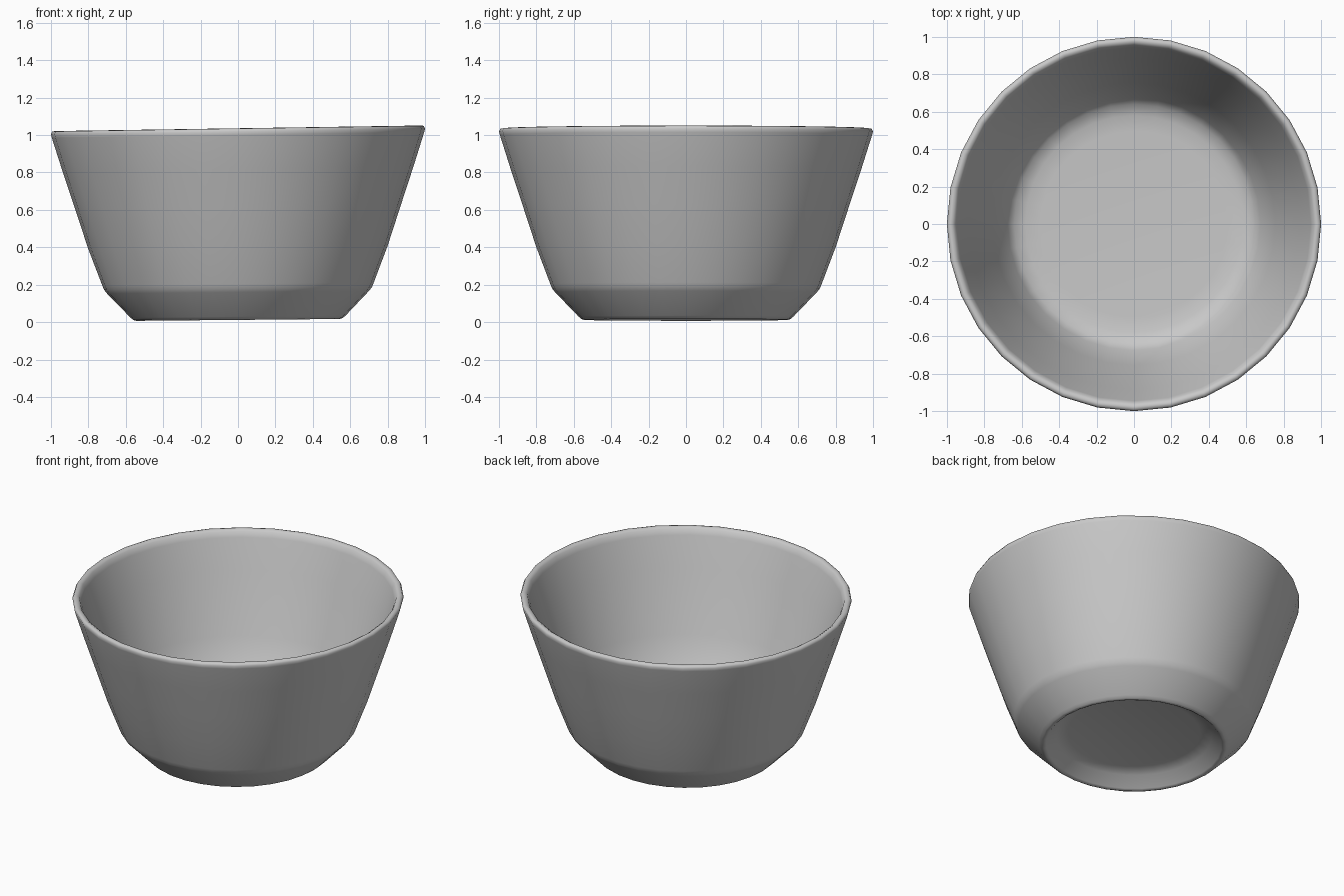
import bpy, bmesh, math

if "Cube" in bpy.data.objects:
    bpy.data.objects.remove(bpy.data.objects["Cube"])

SIDES = 32
TILT = 0.015  # slight lean, rim is higher on +x

# Closed profile (radius, height): underside recess, outer wall, rim, inside
profile = [
    (0.0, 0.10), (0.40, 0.10), (0.47, 0.08), (0.53, 0.02), (0.545, 0.012), (0.56, 0.017),
    (0.575, 0.03), (0.70, 0.16), (0.716, 0.18), (0.726, 0.205), (0.80, 0.40),
    (0.872, 0.62), (0.938, 0.82), (0.995, 1.0), (1.0, 1.02),
    (0.992, 1.034), (0.975, 1.036), (0.958, 1.025), (0.945, 0.99),
    (0.885, 0.80), (0.755, 0.42), (0.675, 0.21), (0.64, 0.17), (0.58, 0.15), (0.50, 0.145), (0.0, 0.14),
]

bm = bmesh.new()
rings = []
for r, z in profile:
    if r == 0:
        rings.append([bm.verts.new((0, 0, z))])
        continue
    ring = []
    for i in range(SIDES):
        a = 2 * math.pi * i / SIDES
        x, y = r * math.cos(a), r * math.sin(a)
        ring.append(bm.verts.new((x, y, z + TILT * x * (0.6 + 0.4 * z))))
    rings.append(ring)

# Skin neighbouring rings; poles become triangle fans
for a, b in zip(rings, rings[1:]):
    for i in range(SIDES):
        j = (i + 1) % SIDES
        if len(a) == 1:
            bm.faces.new((a[0], b[j], b[i]))
        elif len(b) == 1:
            bm.faces.new((a[i], a[j], b[0]))
        else:
            bm.faces.new((a[i], a[j], b[j], b[i]))
bmesh.ops.recalc_face_normals(bm, faces=bm.faces)

mesh = bpy.data.meshes.new("bowl")
bm.to_mesh(mesh)
bm.free()
bowl = bpy.data.objects.new("bowl", mesh)
bpy.context.collection.objects.link(bowl)

# Plain grey clay
mat = bpy.data.materials.new("grey")
mat.diffuse_color = (0.58, 0.58, 0.58, 1)
mat.use_nodes = True
mat.node_tree.nodes["Principled BSDF"].inputs["Base Color"].default_value = mat.diffuse_color
mesh.materials.append(mat)

bpy.context.view_layer.objects.active = bowl
bowl.select_set(True)
bpy.ops.object.shade_smooth_by_angle(angle=math.radians(60))
